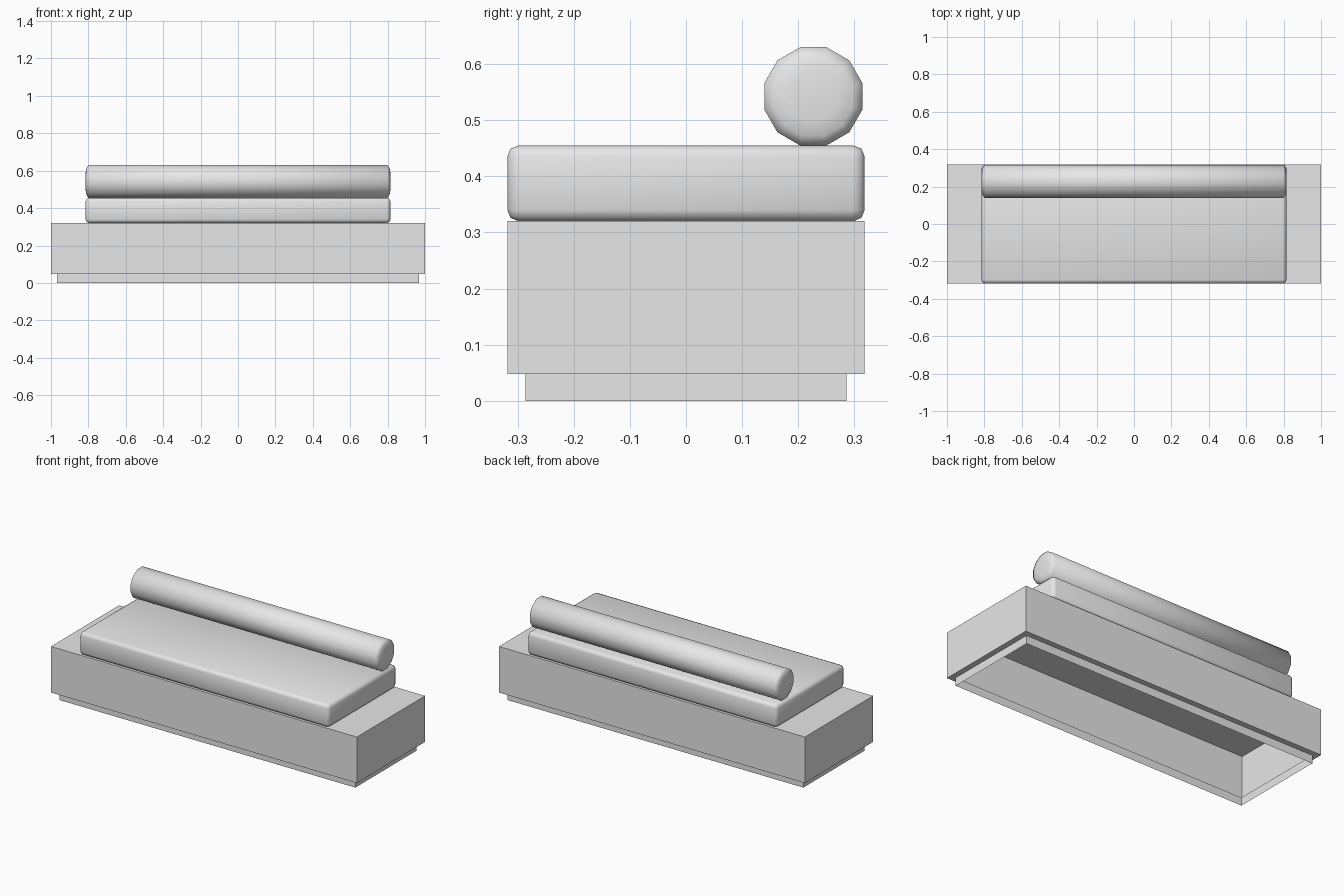
import bpy, bmesh, math
from mathutils import Matrix, Vector

cube = bpy.data.objects.get("Cube")
if cube:
    bpy.data.objects.remove(cube, do_unlink=True)

grey = bpy.data.materials.new("light_grey")
grey.use_nodes = True
grey.diffuse_color = (0.8, 0.8, 0.8, 1)
grey.node_tree.nodes["Principled BSDF"].inputs["Base Color"].default_value = (0.8, 0.8, 0.8, 1)


def finish(bm, name, smooth=False):
    bmesh.ops.recalc_face_normals(bm, faces=bm.faces)
    for f in bm.faces:
        f.smooth = smooth
    mesh = bpy.data.meshes.new(name)
    bm.to_mesh(mesh)
    bm.free()
    mesh.materials.append(grey)
    obj = bpy.data.objects.new(name, mesh)
    bpy.context.collection.objects.link(obj)
    return obj


def box(size, z):
    """Box of the given size, centred in x and y, standing on height z."""
    bm = bmesh.new()
    place = Matrix.Translation((0, 0, z + size[2] / 2)) @ Matrix.Diagonal((*size, 1))
    bmesh.ops.create_cube(bm, size=1, matrix=place)
    return bm


# Base: hollow shell with a recessed plinth rim, open underneath
bm = box((2, 0.637, 0.272), 0.048)
bottom = min(bm.faces, key=lambda f: f.calc_center_median().z)
bmesh.ops.inset_individual(bm, faces=[bottom], thickness=0.046)
bm.normal_update()
rim = bmesh.ops.extrude_discrete_faces(bm, faces=[bottom])["faces"][0]
bmesh.ops.translate(bm, verts=rim.verts, vec=Vector((0, 0, -0.048)))
bmesh.ops.delete(bm, geom=[rim], context='FACES_ONLY')
finish(bm, "base")

# Seat cushion with softly rounded edges
bm = box((1.63, 0.637, 0.135), 0.32)
bmesh.ops.bevel(bm, geom=bm.edges[:], offset=0.02, segments=2, profile=0.5, affect='EDGES')
finish(bm, "seat_cushion", smooth=True)

# Back bolster: twelve-sided roll with slightly domed ends
SIDES, RADIUS = 12, 0.0906
half = [(0.8, 1), (0.811, 0.8), (0.815, 0.5)]
profile = [(-x, r) for x, r in reversed(half)] + half
bm = bmesh.new()
rings = []
for x, r in profile:
    angles = [2 * math.pi * (i + 0.5) / SIDES for i in range(SIDES)]
    rings.append([bm.verts.new((x, 0.227 + RADIUS * r * math.cos(a),
                                0.5425 + RADIUS * r * math.sin(a))) for a in angles])
for a, b in zip(rings, rings[1:]):
    for i in range(SIDES):
        j = (i + 1) % SIDES
        bm.faces.new((a[i], a[j], b[j], b[i]))
for end in (rings[0], rings[-1]):
    bm.faces.new(end)
finish(bm, "back_bolster", smooth=True)
